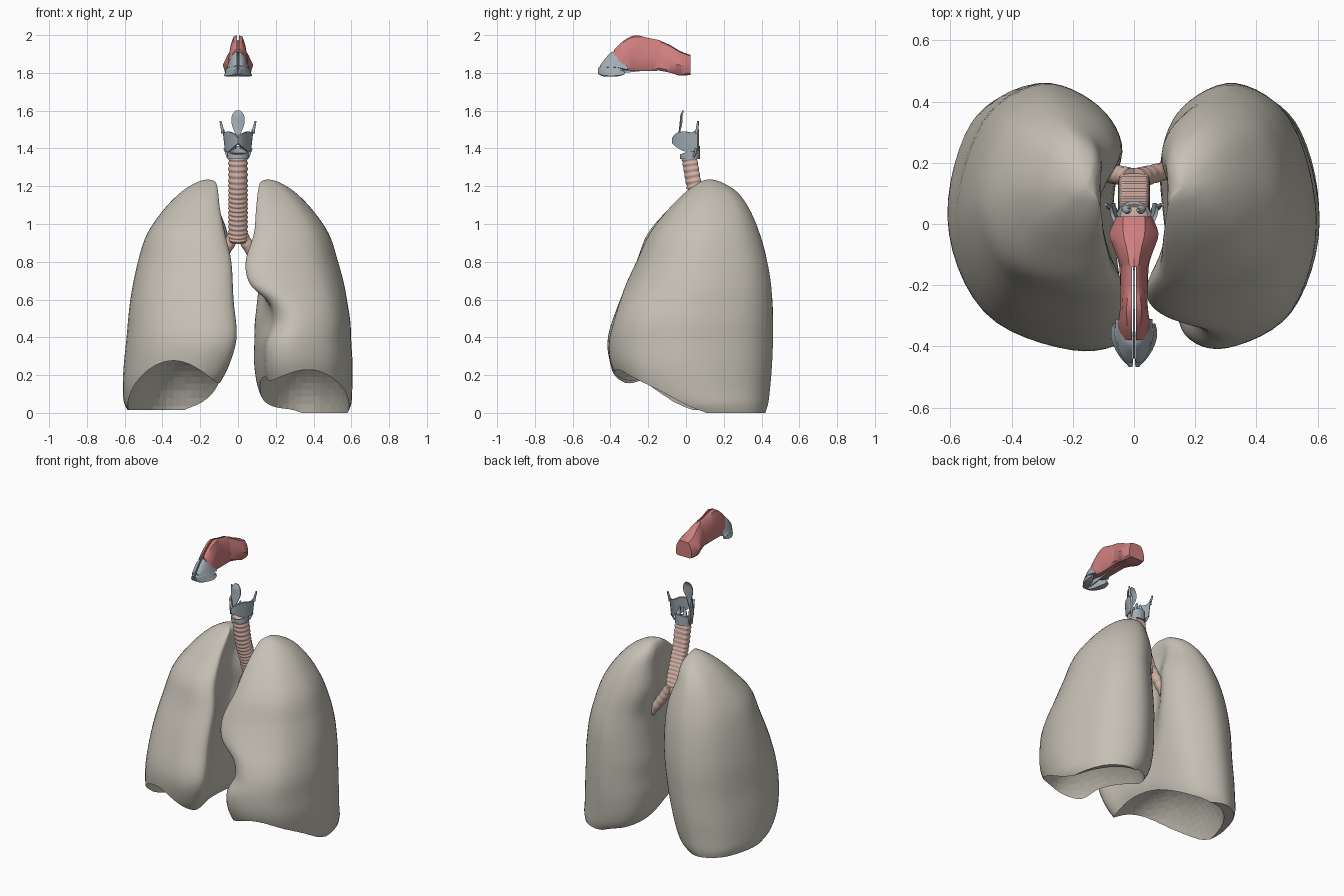
import bpy, bmesh, math
from mathutils import Vector

if "Cube" in bpy.data.objects:
    bpy.data.objects.remove(bpy.data.objects["Cube"])


def material(name, rgb):
    m = bpy.data.materials.new(name)
    m.diffuse_color = (*rgb, 1)
    m.use_nodes = True
    m.node_tree.nodes["Principled BSDF"].inputs["Base Color"].default_value = m.diffuse_color
    return m


LUNG = material("lung_tissue", (0.56, 0.53, 0.46))
PINK = material("mucosa", (0.62, 0.21, 0.21))
AIRWAY = material("airway", (0.65, 0.44, 0.38))
CART = material("cartilage", (0.36, 0.42, 0.46))


def smooth_path(pts, n, closed=False):
    """Catmull-Rom interpolation of tuples of any length."""
    out, c = [], len(pts)
    at = lambda i: pts[i % c] if closed else pts[max(0, min(c - 1, i))]
    for i in range(c if closed else c - 1):
        for k in range(n):
            t = k / n
            out.append(tuple(
                0.5 * (2 * b + (d - a) * t + (2 * a - 5 * b + 4 * d - e) * t * t + (3 * b - a - 3 * d + e) * t ** 3)
                for a, b, d, e in zip(at(i - 1), at(i), at(i + 1), at(i + 2))))
    if not closed:
        out.append(tuple(pts[-1]))
    return out


def loft(name, rings, mat, loop=False, mirror=False, angle=40):
    bm = bmesh.new()
    vs = [[bm.verts.new(p) for p in r] for r in rings]
    m = len(rings[0])
    for i in range(len(vs) if loop else len(vs) - 1):
        a, b = vs[i], vs[(i + 1) % len(vs)]
        for j in range(m):
            bm.faces.new((a[j], a[(j + 1) % m], b[(j + 1) % m], b[j]))
    if not loop:
        bm.faces.new(vs[0])
        bm.faces.new(vs[-1])
    bmesh.ops.recalc_face_normals(bm, faces=bm.faces)
    me = bpy.data.meshes.new(name)
    bm.to_mesh(me)
    bm.free()
    me.materials.append(mat)
    ob = bpy.data.objects.new(name, me)
    bpy.context.collection.objects.link(ob)
    if mirror:
        ob.modifiers.new("mirror", "MIRROR").use_clip = True
    finish(ob, angle)
    return ob


def finish(ob, angle):
    bpy.ops.object.select_all(action="DESELECT")
    bpy.context.view_layer.objects.active = ob
    ob.select_set(True)
    bpy.ops.object.shade_smooth_by_angle(angle=math.radians(angle))


def tube(name, path, radius, mat, sides=20, flat=1.0, mirror=False):
    """Tube along a path; radius is a function of 0..1, flat limits the back."""
    pts = [Vector(p) for p in path]
    rings = []
    for i, p in enumerate(pts):
        d = (pts[min(i + 1, len(pts) - 1)] - pts[max(i - 1, 0)]).normalized()
        u = d.cross(Vector((0, 1, 0))).normalized()
        v = u.cross(d)
        if v.y < 0:
            v = -v
        r = radius(i / (len(pts) - 1))
        rings.append([p + u * r * math.cos(2 * math.pi * k / sides)
                      + v * min(r * math.sin(2 * math.pi * k / sides), r * flat) for k in range(sides)])
    return loft(name, rings, mat, mirror=mirror, angle=70)


def lung(name, side, rows, dome_loc, dome_size):
    """Stacked rings; row = z, front edge x, front y, outer x, back y, back inner x, hilum x."""
    rings = []
    for z, xf, yf, xo, yb, xp, xh in smooth_path(rows, 5):
        mix = lambda a, t: a + (xo - a) * t
        y = lambda t: yf + (yb - yf) * t
        ctrl = [(xf, y(.05)), (mix(xf, .32), y(0)), (mix(xf, .8), y(.135)), (xo, y(.47)),
                (mix(xp, .84), y(.85)), (mix(xp, .48), y(1)), (mix(xp, .14), y(.91)),
                (xp, y(.72)), (xh, y(.48)), (.5 * (xf + xh), y(.24))]
        rings.append([(side * px, py, z) for px, py in smooth_path(ctrl, 6, True)])
    ob = loft(name, rings, LUNG)
    # hollow for the diaphragm
    bpy.ops.mesh.primitive_uv_sphere_add(segments=48, ring_count=32, location=dome_loc)
    dome = bpy.context.object
    dome.name, dome.scale, dome.hide_render = name + "_cutter", dome_size, True
    dome.data.materials.append(LUNG)
    dome.data.shade_smooth()
    mod = ob.modifiers.new("dome", "BOOLEAN")
    mod.operation, mod.solver, mod.object = "DIFFERENCE", "EXACT", dome
    bpy.context.view_layer.objects.active = ob
    bpy.ops.object.modifier_apply(modifier=mod.name)
    bpy.data.objects.remove(dome)
    finish(ob, 45)


# Lungs
top = [(1.08, .10, -.09, .39, .335, .10, .12), (1.17, .11, 0, .30, .27, .11, .11),
       (1.22, .12, .07, .22, .19, .13, .125), (1.235, .15, .11, .17, .14, .15, .15)]
lung("right_lung", -1, [
    (.015, .23, -.21, .585, .42, .21, .22), (.06, .17, -.28, .605, .435, .16, .16),
    (.14, .12, -.35, .61, .445, .12, .11), (.25, .06, -.395, .605, .455, .09, .07),
    (.4, .015, -.41, .59, .46, .06, .07), (.6, .03, -.345, .57, .457, .04, .10),
    (.8, .04, -.26, .53, .43, .04, .12), (.95, .075, -.2, .48, .39, .055, .11)] + top,
    (-.31, -.1, -.09), (.29, .5, .44))
lung("left_lung", 1, [
    (.0, .25, -.17, .58, .42, .21, .23), (.05, .22, -.24, .60, .435, .15, .16),
    (.13, .19, -.325, .605, .445, .11, .12), (.25, .17, -.39, .607, .455, .09, .10),
    (.37, .17, -.405, .60, .46, .09, .10), (.48, .215, -.38, .595, .46, .09, .12),
    (.58, .18, -.35, .58, .457, .10, .14), (.68, .07, -.315, .562, .45, .11, .14),
    (.8, .045, -.26, .53, .43, .115, .13), (.95, .09, -.19, .48, .39, .09, .12)] + top,
    (.335, -.05, -.07), (.265, .47, .41))

# Trachea with cartilage ridges, and main bronchi
tube("trachea", smooth_path([(0, .025, 1.37), (0, .055, 1.2), (0, .105, 1.05), (0, .15, .91)], 40),
     lambda t: .050 + .0025 * math.sin(2 * math.pi * 19 * t), AIRWAY, 28, .6)
ridge = lambda t: .033 - .006 * t + .001 * math.sin(2 * math.pi * 7 * t)
tube("right_bronchus", smooth_path([(-.01, .15, .96), (-.05, .16, .89), (-.11, .165, .80), (-.18, .16, .70)], 16),
     ridge, AIRWAY)
tube("left_bronchus", smooth_path([(.01, .15, .96), (.05, .16, .89), (.11, .175, .80), (.19, .18, .70)], 16),
     ridge, AIRWAY)

# Thyroid cartilage: half plate (x, y, bottom z, top z), mirrored
plate = smooth_path([(0, -.074, 1.428, 1.455), (.025, -.055, 1.41, 1.478), (.055, -.015, 1.387, 1.49),
                     (.075, .025, 1.383, 1.485), (.082, .06, 1.39, 1.50)], 5)
loft("thyroid_cartilage", [[(x * .85, y, b), (x, y, t), (max(0, x - .009), y + .008, t),
                            (max(0, x * .85 - .009), y + .008, b)] for x, y, b, t in plate],
     CART, mirror=True)
tube("upper_horns", smooth_path([(.08, .055, 1.48), (.085, .06, 1.51), (.093, .064, 1.545)], 4),
     lambda t: .009 - .004 * t, CART, 10, mirror=True)
tube("lower_horns", smooth_path([(.069, .055, 1.40), (.063, .05, 1.38), (.056, .04, 1.355)], 4),
     lambda t: .008 - .003 * t, CART, 10, mirror=True)

# Cricoid ring, taller at the back
ring = []
for k in range(32):
    a = 2 * math.pi * k / 32
    c, s = math.cos(a), math.sin(a)
    zt = 1.39 + .022 * s
    ring.append([(r * c, .022 + .95 * r * s, z) for r, z in ((.056, 1.345), (.056, zt), (.045, zt), (.045, 1.345))])
loft("cricoid_cartilage", ring, CART, loop=True)

# Arytenoids
tube("arytenoids", smooth_path([(.025, .05, 1.4), (.022, .042, 1.43), (.012, .045, 1.46)], 4),
     lambda t: .015 - .01 * t, CART, 10, mirror=True)

# Epiglottis: curved leaf (z, y, half width)
leaf = smooth_path([(1.43, -.045, .006), (1.48, -.04, .016), (1.53, -.034, .033),
                    (1.575, -.03, .032), (1.602, -.018, .012)], 5)
loft("epiglottis", [[(w * s, y + d + 6 * (w * s) ** 2, z) for d, order in ((0, 1), (.007, -1))
                     for s in [q * order for q in (-1, -.5, 0, .5, 1)]] for z, y, w in leaf], CART)


def nose_part(name, sections, mat, n=3):
    """Half section along y: y, inner x, top x, mid x, bottom x, bottom z, top z."""
    rings = []
    for y, xi, xt, xm, xb, zb, zt in smooth_path(sections, n):
        h = zt - zb
        rings.append([(xi, y, zb), (xi, y, zt), (xt, y, zt - .04 * h), (.5 * (xt + xm) + .004, y, zb + .72 * h),
                      (xm, y, zb + .42 * h), (xb, y, zb + .08 * h), (xb * .8, y, zb)])
    loft(name, rings, mat, mirror=True, angle=35)


# Nasal cavity: joined rear block and two front walls with a slit
nose_part("rear_nasal_cavity", [
    (.025, 0, .035, .058, .058, 1.79, 1.895), (-.03, 0, .035, .08, .066, 1.785, 1.915),
    (-.08, 0, .024, .066, .058, 1.80, 1.945), (-.14, 0, .014, .042, .048, 1.812, 1.972)], PINK)
nose_part("front_nasal_cavity", [
    (-.135, .006, .014, .042, .048, 1.812, 1.972), (-.2, .006, .015, .045, .045, 1.81, 1.985),
    (-.27, .006, .024, .045, .045, 1.81, 1.999), (-.33, .006, .022, .05, .052, 1.815, 1.97),
    (-.38, .006, .015, .035, .045, 1.83, 1.925)], PINK)

# Septum plate between the halves
tip = [(-.14, 1.82), (-.42, 1.79), (-.44, 1.84), (-.39, 1.90), (-.28, 1.975), (-.15, 1.95)]
loft("septum", [[(x, y, z) for y, z in tip] for x in (-.003, .003)], CART)

# Nose tip cartilages
nose_part("upper_nose_cartilage", [
    (-.31, .03, .045, .054, .06, 1.815, 1.84), (-.35, .006, .024, .05, .06, 1.82, 1.90),
    (-.39, .005, .015, .042, .054, 1.825, 1.912), (-.43, .005, .014, .034, .04, 1.825, 1.873),
    (-.455, .006, .012, .022, .02, 1.825, 1.84)], CART)
nose_part("lower_nose_cartilage", [
    (-.325, .05, .058, .066, .07, 1.792, 1.812), (-.36, .03, .055, .065, .076, 1.782, 1.832),
    (-.40, .02, .045, .056, .066, 1.78, 1.838), (-.44, .004, .026, .038, .042, 1.782, 1.842),
    (-.467, .005, .01, .016, .014, 1.795, 1.825)], CART)
